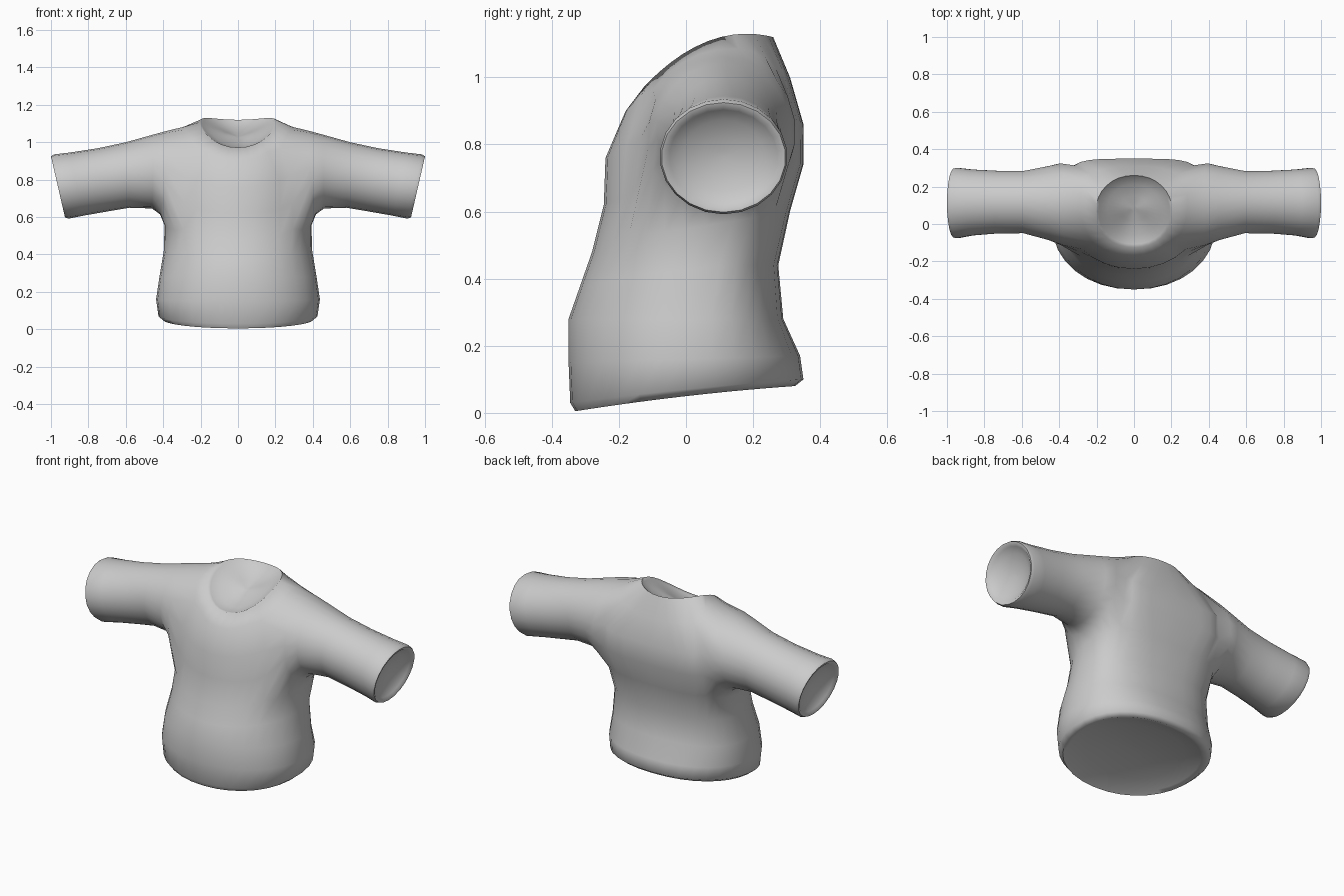
import bpy, bmesh, math

if "Cube" in bpy.data.objects:
    bpy.data.objects.remove(bpy.data.objects["Cube"], do_unlink=True)

cloth = bpy.data.materials.new("grey cloth")
cloth.use_nodes = True
GREY = (0.6, 0.6, 0.6, 1)
cloth.diffuse_color = GREY
cloth.node_tree.nodes["Principled BSDF"].inputs["Base Color"].default_value = GREY

SEGMENTS = 32


def through(a, mid, b, s):
    """Quadratic through a (s=1), mid (s=0) and b (s=-1)."""
    return mid + s * (a - b) / 2 + s * s * ((a + b) / 2 - mid)


def torso_ring(yf, zf, yb, zb, w, ys, zs, back_power):
    """Tilted ring from its front, back and side points; low power is squarer."""
    ring = []
    for i in range(SEGMENTS):
        t = 2 * math.pi * i / SEGMENTS
        c, s = math.cos(t), math.sin(t)
        power = 0.95 if c > 0 else back_power
        x = math.copysign(w * abs(s) ** power, s)
        c = math.copysign(abs(c) ** power, c)
        ring.append((x, through(yf, ys, yb, c), through(zf, zs, zb, c)))
    return ring


def sleeve_ring(xt, zt, xb, zb, y, ry, side, n):
    """Tilted oval ring from its top and bottom points and half depth."""
    ring = []
    for i in range(n):
        t = 2 * math.pi * i / n
        c, s = math.cos(t), math.sin(t)
        x, z = (xt + xb) / 2 + c * (xt - xb) / 2, (zt + zb) / 2 + c * (zt - zb) / 2
        ring.append((side * x, y + ry * s, z))
    return ring


bm = bmesh.new()


def add_loops(rings):
    return [[bm.verts.new(p) for p in ring] for ring in rings]


def bridge(loops):
    for a, b in zip(loops, loops[1:]):
        for i in range(len(a)):
            j = (i + 1) % len(a)
            bm.faces.new((a[i], a[j], b[j], b[i]))


def close_opening(loop, inward):
    """Shallow smooth hollow that closes an opening."""
    pts = [v.co for v in loop]
    mid = [sum(p[k] for p in pts) / len(pts) for k in range(3)]
    rings = [[[mid[k] + (p[k] - mid[k]) * scale + inward[k] * depth for k in range(3)]
              for p in pts]
             for scale, depth in ((0.93, 0.01), (0.7, 0.03), (0.35, 0.045), (0.08, 0.05))]
    hollow = add_loops(rings)
    bridge([loop] + hollow)
    bm.faces.new(hollow[-1])


# Torso from hem to neckline: front y z, back y z, half width, side y z, back power
torso = add_loops(torso_ring(*r) for r in (
    (-0.33, 0.005, 0.325, 0.08, 0.40, 0.0, 0.05, 0.9),
    (-0.345, 0.03, 0.35, 0.10, 0.425, 0.0, 0.07, 0.9),
    (-0.35, 0.15, 0.34, 0.17, 0.438, 0.0, 0.16, 0.9),
    (-0.35, 0.28, 0.29, 0.28, 0.42, 0.0, 0.28, 0.85),
    (-0.315, 0.38, 0.275, 0.44, 0.395, 0.02, 0.43, 0.8),
    (-0.28, 0.48, 0.31, 0.60, 0.392, 0.06, 0.57, 0.7),
    (-0.245, 0.62, 0.35, 0.74, 0.39, 0.08, 0.72, 0.5),
    (-0.24, 0.76, 0.35, 0.86, 0.385, 0.10, 0.90, 0.5),
    (-0.18, 0.90, 0.31, 1.00, 0.285, 0.09, 1.085, 0.7),
    (-0.125, 0.972, 0.26, 1.12, 0.205, 0.065, 1.108, 0.95)))
bridge(torso)
close_opening(torso[0], (0, 0, 1))
close_opening(torso[-1], (0, 0.35, -0.94))

# Sleeves from shoulder to rolled cuff: top x z, bottom x z, y, half depth
SLEEVE = (
    (0.38, 1.064, 0.415, 0.615, 0.109, 0.224),
    (0.45, 1.042, 0.46, 0.646, 0.112, 0.2),
    (0.60, 1.00, 0.58, 0.65, 0.117, 0.168),
    (0.75, 0.968, 0.71, 0.628, 0.117, 0.169),
    (0.90, 0.945, 0.83, 0.607, 0.115, 0.178),
    (0.985, 0.935, 0.905, 0.592, 0.112, 0.19),
    (1.00, 0.925, 0.925, 0.598, 0.112, 0.185),
    (0.995, 0.912, 0.925, 0.61, 0.112, 0.174))
LOW, HIGH, SIDE, HALF = 5, 8, SEGMENTS // 4, 4
front_col, back_col = SIDE - HALF, SIDE + HALF

# Armhole border as (torso loop, column), from the top round by the back
border = [(HIGH, c) for c in range(SIDE, back_col + 1)]
border += [(r, back_col) for r in range(HIGH - 1, LOW, -1)]
border += [(LOW, c) for c in range(back_col, front_col - 1, -1)]
border += [(r, front_col) for r in range(LOW + 1, HIGH)]
border += [(HIGH, c) for c in range(front_col, SIDE)]

blend = []
for side in (1, -1):
    hole = [torso[r][c * side % SEGMENTS] for r, c in border]
    inner = [torso[r][c * side % SEGMENTS]
             for r in range(LOW + 1, HIGH) for c in range(front_col + 1, back_col)]
    bmesh.ops.delete(bm, geom=inner, context='VERTS')
    sleeve = add_loops(sleeve_ring(*r, side, len(hole)) for r in SLEEVE)
    bridge([hole] + sleeve)
    close_opening(sleeve[-1], (-side, 0, 0.2))
    blend += hole + sleeve[0]

# Soften the shoulder and armpit seams
for _ in range(2):
    bmesh.ops.smooth_vert(bm, verts=blend, factor=0.25,
                          use_axis_x=True, use_axis_y=True, use_axis_z=True)
bmesh.ops.recalc_face_normals(bm, faces=bm.faces)
mesh = bpy.data.meshes.new("shirt")
bm.to_mesh(mesh)
bm.free()
mesh.materials.append(cloth)
shirt = bpy.data.objects.new("shirt", mesh)
bpy.context.collection.objects.link(shirt)

# Smooth cloth with crisp neckline and hem
bpy.ops.object.select_all(action='DESELECT')
bpy.context.view_layer.objects.active = shirt
shirt.select_set(True)
bpy.ops.object.shade_smooth_by_angle(angle=math.radians(65))
